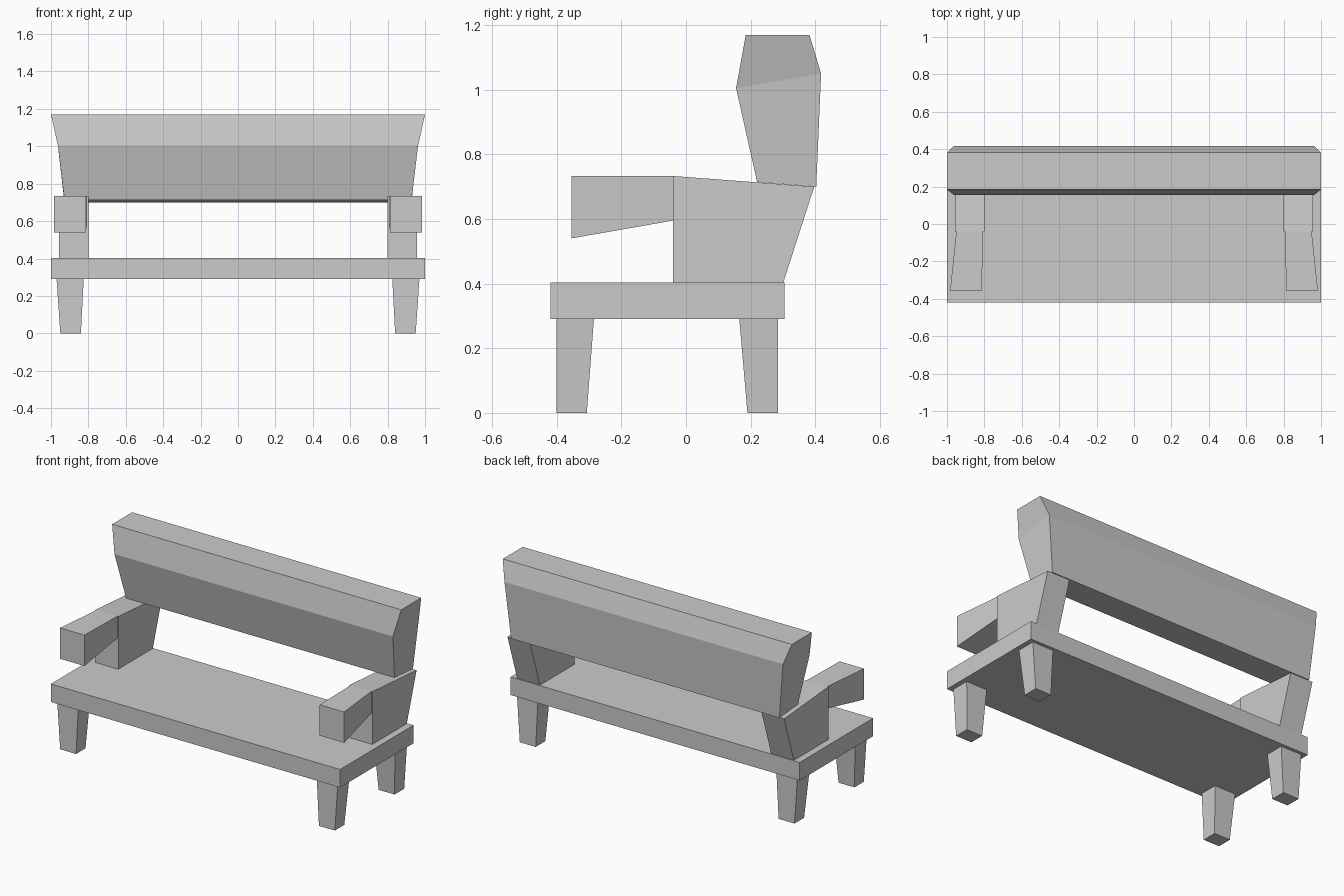
import bpy
import bmesh

cube = bpy.data.objects.get("Cube")
if cube:
    bpy.data.objects.remove(cube, do_unlink=True)

# One plain grey for the whole bench
grey = bpy.data.materials.new("light grey")
grey.use_nodes = True
colour = (0.6, 0.6, 0.6, 1)
grey.diffuse_color = colour
grey.node_tree.nodes["Principled BSDF"].inputs["Base Color"].default_value = colour


def loft(name, rings):
    """Join matching four-cornered rings with flat sides and close both ends."""
    bm = bmesh.new()
    loops = [[bm.verts.new(p) for p in ring] for ring in rings]
    for a, b in zip(loops, loops[1:]):
        for i in range(4):
            j = (i + 1) % 4
            bm.faces.new((a[i], a[j], b[j], b[i]))
    bm.faces.new(loops[0])
    bm.faces.new(loops[-1])
    bmesh.ops.recalc_face_normals(bm, faces=bm.faces)
    mesh = bpy.data.meshes.new(name)
    bm.to_mesh(mesh)
    bm.free()
    mesh.materials.append(grey)
    obj = bpy.data.objects.new(name, mesh)
    bpy.context.collection.objects.link(obj)
    return obj


def level(x0, x1, y0, y1, z):
    """Horizontal rectangle."""
    return [(x0, y0, z), (x1, y0, z), (x1, y1, z), (x0, y1, z)]


def upright(x0, x1, y, z0, z1):
    """Rectangle facing the front."""
    return [(x0, y, z0), (x1, y, z0), (x1, y, z1), (x0, y, z1)]


def span(half, front, back):
    """Full-width ring from a front and a back (y, z) point."""
    return [(-half, *front), (half, *front), (half, *back), (-half, *back)]


# Seat slab
loft("seat", [level(-1, 1, -0.42, 0.305, 0.29), level(-1, 1, -0.42, 0.305, 0.403)])

# Faceted backrest, flaring wider towards the top
loft("backrest", [
    span(0.928, (0.22, 0.714), (0.403, 0.70)),
    span(0.963, (0.155, 1.005), (0.418, 1.05)),
    span(1.0, (0.185, 1.17), (0.382, 1.17)),
])

for side, s in (("left", 1), ("right", -1)):
    # Armrest support with a raked back edge
    profile = [(-0.04, 0.40), (0.30, 0.40), (0.397, 0.70), (-0.04, 0.733)]
    loft(side + "_arm_support", [[(s * x, y, z) for y, z in profile] for x in (0.80, 0.957)])

    # Armrest, splaying out and deepening towards the front
    loft(side + "_armrest", [
        upright(s * 0.807, s * 0.95, -0.04, 0.595, 0.733),
        upright(s * 0.814, s * 0.983, -0.355, 0.54, 0.733),
    ])

    # Tapered legs
    for end, top, foot in (("front", (-0.40, -0.285), (-0.40, -0.307)),
                           ("rear", (0.165, 0.285), (0.19, 0.285))):
        loft(f"{side}_{end}_leg", [
            level(s * 0.84, s * 0.95, *foot, 0),
            level(s * 0.825, s * 0.97, *top, 0.29),
        ])
